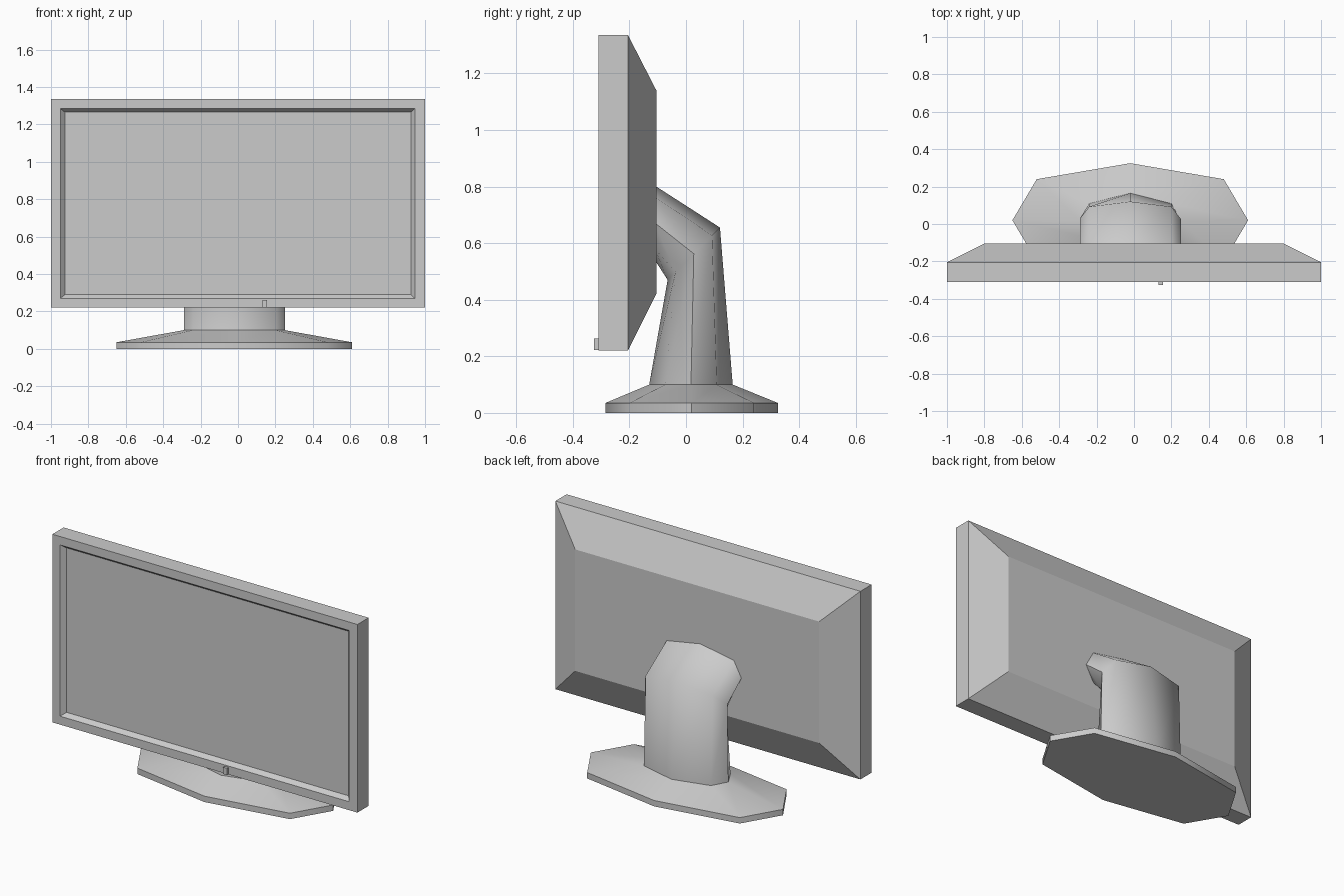
import bpy
import bmesh
import math

cube = bpy.data.objects.get("Cube")
if cube:
    bpy.data.objects.remove(cube, do_unlink=True)

grey = bpy.data.materials.new("light grey plastic")
grey.use_nodes = True
COLOUR = (0.6, 0.6, 0.6, 1)
grey.diffuse_color = COLOUR
grey.node_tree.nodes["Principled BSDF"].inputs["Base Color"].default_value = COLOUR


def loft(name, rings, smooth_angle=None):
    """Skin a list of matching point rings and cap both ends."""
    bm = bmesh.new()
    loops = [[bm.verts.new(p) for p in ring] for ring in rings]
    n = len(loops[0])
    for a, b in zip(loops, loops[1:]):
        for i in range(n):
            j = (i + 1) % n
            bm.faces.new((a[i], a[j], b[j], b[i]))
    bm.faces.new(loops[0])
    bm.faces.new(loops[-1])
    bmesh.ops.recalc_face_normals(bm, faces=bm.faces)
    mesh = bpy.data.meshes.new(name)
    bm.to_mesh(mesh)
    bm.free()
    mesh.materials.append(grey)
    obj = bpy.data.objects.new(name, mesh)
    bpy.context.collection.objects.link(obj)
    if smooth_angle:
        bpy.ops.object.select_all(action='DESELECT')
        obj.select_set(True)
        bpy.context.view_layer.objects.active = obj
        bpy.ops.object.shade_smooth_by_angle(angle=math.radians(smooth_angle))
    return obj


def rectangle(x0, x1, z0, z1, y):
    return [(x0, y, z0), (x1, y, z0), (x1, y, z1), (x0, y, z1)]


def octagon(half_width, corner_x, front, back, corner):
    """Eight-sided ring, stretched between its front and back (y, z) points.
    corner is how far the corners reach from the middle to those points."""
    steps = [(half_width, 0), (corner_x, corner), (0, 1), (-corner_x, corner),
             (-half_width, 0), (-corner_x, -corner), (0, -1), (corner_x, -corner)]
    ring = []
    for x, t in steps:
        y, z = [(f + b) / 2 + t * (b - f) / 2 for f, b in zip(front, back)]
        ring.append((x - 0.02, y, z))
    return ring


# Monitor housing: recessed screen, bezel, box sides and tapered back
loft("monitor_housing", [
    rectangle(-0.925, 0.925, 0.29, 1.265, -0.285),
    rectangle(-0.95, 0.945, 0.27, 1.285, -0.31),
    rectangle(-1, 1, 0.22, 1.335, -0.31),
    rectangle(-1, 1, 0.22, 1.335, -0.205),
    rectangle(-0.8, 0.8, 0.42, 1.14, -0.105),
])

# Power button
loft("power_button", [
    rectangle(0.13, 0.155, 0.222, 0.262, -0.305),
    rectangle(0.13, 0.155, 0.222, 0.262, -0.325),
])

# Stand: foot plate, sloping shoulder, neck and bent head
loft("stand", [
    octagon(0.63, 0.5, (-0.285, 0), (0.325, 0), 0.72),
    octagon(0.63, 0.5, (-0.285, 0.035), (0.325, 0.035), 0.72),
    octagon(0.27, 0.22, (-0.13, 0.1), (0.165, 0.1), 0.62),
    octagon(0.27, 0.22, (-0.065, 0.47), (0.12, 0.655), 0.7),
    octagon(0.27, 0.22, (-0.11, 0.54), (-0.11, 0.803), 0.7),
], smooth_angle=60)
